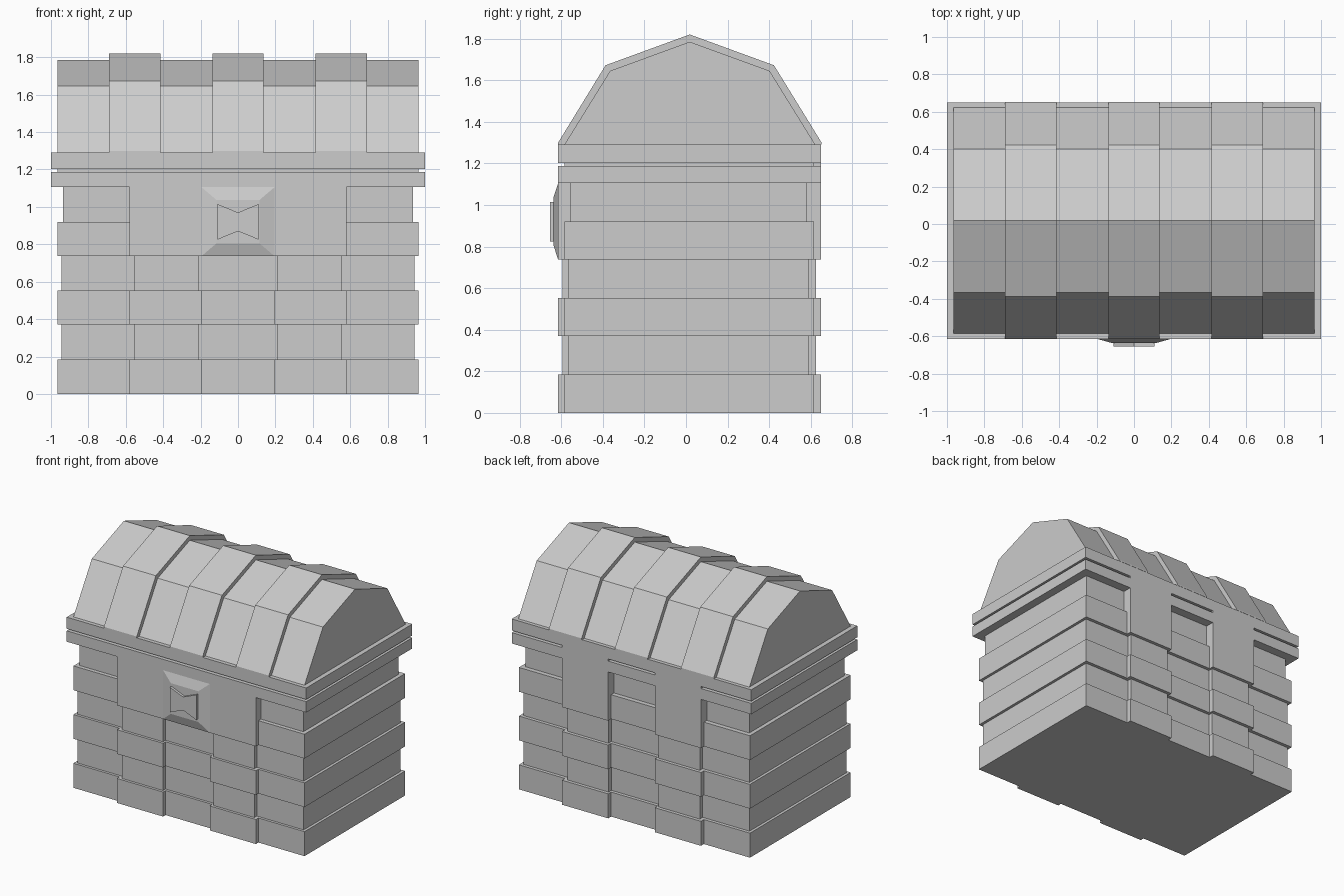
import bpy, bmesh

default = bpy.data.objects.get("Cube")
if default:
    bpy.data.objects.remove(default, do_unlink=True)

GREY = (0.604, 0.604, 0.604, 1)
stone = bpy.data.materials.new("light grey")
stone.use_nodes = True
stone.diffuse_color = GREY
stone.node_tree.nodes["Principled BSDF"].inputs["Base Color"].default_value = GREY

FRONT, BACK = -0.615, 0.65      # outermost faces of the chest


def add_object(name, bm):
    bmesh.ops.recalc_face_normals(bm, faces=bm.faces)
    mesh = bpy.data.meshes.new(name)
    bm.to_mesh(mesh)
    bm.free()
    mesh.materials.append(stone)
    obj = bpy.data.objects.new(name, mesh)
    bpy.context.collection.objects.link(obj)
    return obj


def loft(name, start, end):
    """Closed solid between two matching outlines."""
    bm = bmesh.new()
    a = [bm.verts.new(p) for p in start]
    b = [bm.verts.new(p) for p in end]
    bm.faces.new(a)
    bm.faces.new(b)
    for i in range(len(a)):
        j = (i + 1) % len(a)
        bm.faces.new((a[i], a[j], b[j], b[i]))
    return add_object(name, bm)


def rect(x0, x1, z0, z1, y):
    return [(x0, y, z0), (x1, y, z0), (x1, y, z1), (x0, y, z1)]


def box(name, x0, x1, y0, y1, z0, z1):
    return loft(name, rect(x0, x1, z0, z1, y0), rect(x0, x1, z0, z1, y1))


def lid_section(name, x0, x1, profile):
    return loft(name, [(x0, y, z) for y, z in profile], [(x1, y, z) for y, z in profile])


# Brick courses: half width, front, back, bottom, top
wide = (0.965, -0.585, 0.615)
narrow = (0.944, -0.565, 0.59)
upper = (0.935, -0.555, 0.58)
levels = [0, 0.185, 0.37, 0.553, 0.737, 0.92, 1.105]
courses = [wide, narrow, wide, narrow, wide, upper]
for i, (half, front, back) in enumerate(courses):
    box(f"course_{i + 1}", -half, half, front, back, levels[i], levels[i + 1])

# Raised bricks on the front and back of the lower courses
for i in range(4):
    half, front, back = courses[i]
    inner, outer = (0.21, 0.553) if i % 2 else (0.195, 0.58)
    out_front, out_back = (-0.595, 0.625) if i % 2 else (FRONT, BACK)
    for side, x0, x1 in (("left", inner, outer), ("right", -outer, -inner)):
        box(f"front_brick_{side}_{i + 1}", x0, x1, out_front, front, levels[i], levels[i + 1])
        box(f"back_brick_{side}_{i + 1}", x0, x1, back, out_back, levels[i], levels[i + 1])

# Front panel and back hinge pillars
box("front_panel", -0.58, 0.58, FRONT, -0.555, levels[4], levels[6])
for side, x0, x1 in (("left", 0.195, 0.58), ("right", -0.58, -0.195)):
    box(f"back_pillar_{side}", x0, x1, 0.58, BACK, levels[4], levels[6])
    box(f"hinge_{side}", x0, x1, 0.615, BACK, 1.187, 1.203)

# Rims with a thin seam between body and lid
box("body_rim", -1, 1, FRONT, BACK, 1.105, 1.187)
box("seam", -0.965, 0.965, -0.585, 0.615, 1.187, 1.203)
box("lid_rim", -1, 1, FRONT, BACK, 1.203, 1.29)

# Faceted lid and its three raised bands
lid_section("lid", -0.965, 0.965, [
    (-0.585, 1.29), (-0.365, 1.645), (0.018, 1.785), (0.402, 1.645), (0.622, 1.29)])
band = [(FRONT, 1.29), (FRONT, 1.3), (-0.387, 1.672), (0.018, 1.82),
        (0.423, 1.672), (0.652, 1.3), (0.652, 1.29)]
for name, centre in (("left", 0.552), ("middle", 0), ("right", -0.552)):
    lid_section(f"lid_band_{name}", centre - 0.137, centre + 0.137, band)

# Lock: bevelled plate with a bow-tie boss
loft("lock_plate", rect(-0.195, 0.195, 0.737, 1.105, FRONT),
     rect(-0.115, 0.115, 0.805, 1.037, -0.637))
bow = [(-0.11, 0.825), (0, 0.87), (0.11, 0.825), (0.11, 1.015), (0, 0.97), (-0.11, 1.015)]
loft("lock_boss", [(x, -0.63, z) for x, z in bow], [(x, -0.655, z) for x, z in bow])
